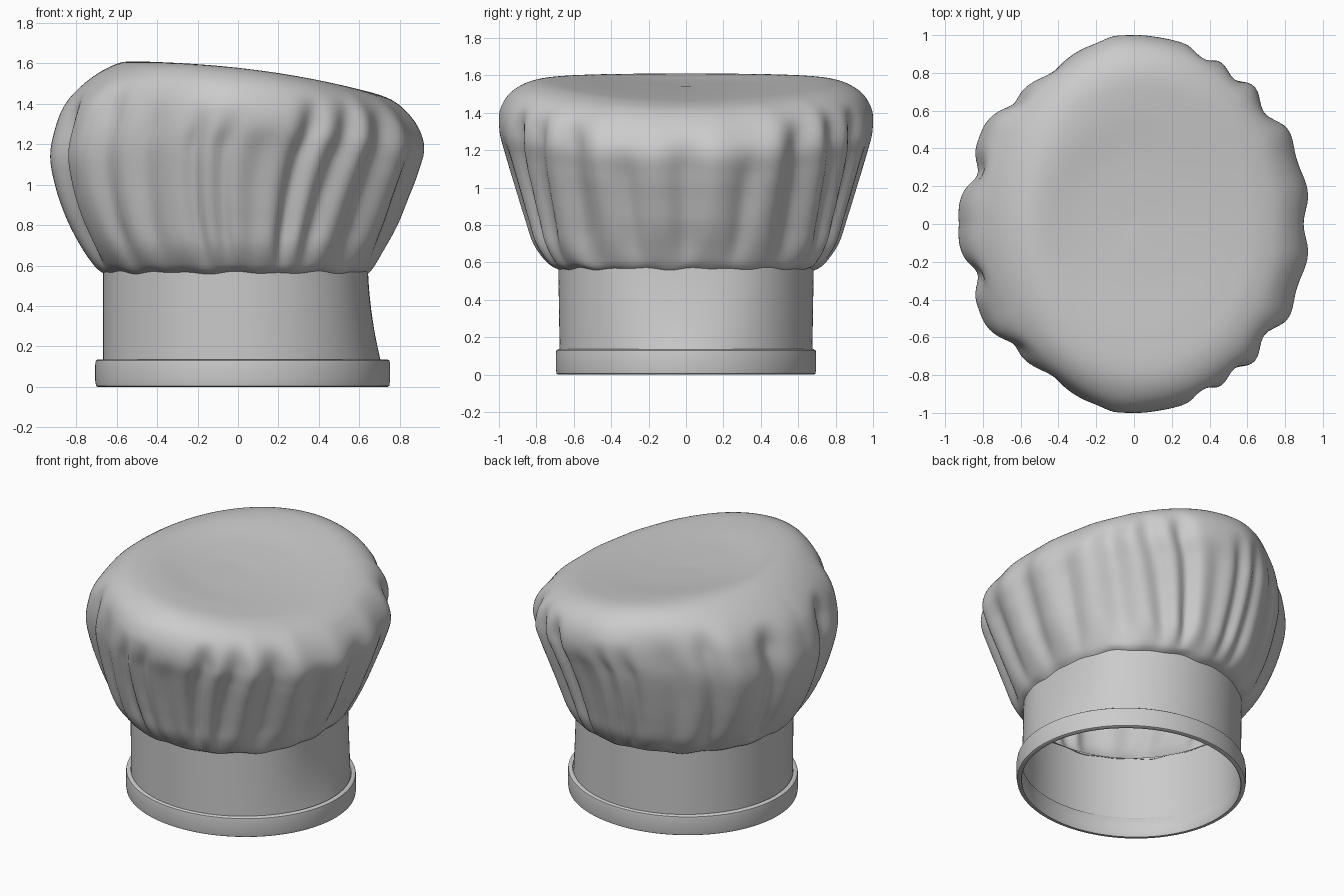
import bpy, bmesh, math

if "Cube" in bpy.data.objects:
    bpy.data.objects.remove(bpy.data.objects["Cube"])

SEG = 240


def ring(xl, xr, ry, zl, zm, zr, a):
    # point on an oval ring: left x, right x, half depth, z at left / middle / right
    c = math.cos(a)
    x = (xl + xr) / 2 + (xr - xl) / 2 * c
    z = zm + (zr - zl) / 2 * c + ((zr + zl) / 2 - zm) * c * c
    return x, ry * math.sin(a), z


def spline(keys, t):
    # Catmull-Rom interpolation of profile rows
    i = min(int(t), len(keys) - 2)
    u = t - i
    p = [keys[max(0, min(len(keys) - 1, i + k))] for k in (-1, 0, 1, 2)]
    return [b + .5 * u * (c - a + u * (2 * a - 5 * b + 4 * c - d + u * (3 * (b - c) + d - a)))
            for a, b, c, d in zip(*p)]


def loft(name, rows, closed=False, cap=False, angle=40):
    # rows: list of point loops with SEG points each
    bm = bmesh.new()
    loops = [[bm.verts.new(p) for p in row] for row in rows]
    pairs = list(zip(loops, loops[1:]))
    if closed:
        pairs.append((loops[-1], loops[0]))
    for lo, hi in pairs:
        for i in range(SEG):
            j = (i + 1) % SEG
            bm.faces.new((lo[i], lo[j], hi[j], hi[i]))
    if cap:
        bm.faces.new(loops[-1])
    bmesh.ops.recalc_face_normals(bm, faces=bm.faces)
    me = bpy.data.meshes.new(name)
    bm.to_mesh(me)
    bm.free()
    ob = bpy.data.objects.new(name, me)
    bpy.context.collection.objects.link(ob)
    bpy.ops.object.select_all(action='DESELECT')
    ob.select_set(True)
    bpy.context.view_layer.objects.active = ob
    bpy.ops.object.shade_smooth_by_angle(angle=math.radians(angle))
    return ob


ANGLES = [2 * math.pi * i / SEG for i in range(SEG)]


def smooth(e0, e1, t):
    u = max(0, min(1, (t - e0) / (e1 - e0)))
    return u * u * (3 - 2 * u)


def degrees(a):
    # angle from the right side, mirrored front to back
    return abs(math.degrees(math.atan2(math.sin(a), math.cos(a))))


def bell(d, centre, width):
    return math.exp(-((d - centre) / width) ** 2)


# Trim ring around the bottom: closed cross-section (inset from outer face, z)
section = [(.012, 0), (.004, .005), (0, .03), (0, .11), (.003, .13), (.012, .136),
           (.03, .136), (.034, .13), (.034, .006), (.03, 0)]
loft("brim_trim", [[ring(-.706 + d, .752 - d, .696 - d, z, z, z, a) for a in ANGLES]
                   for d, z in section], closed=True)

# Head band, pressed in at the right toward the top
rows = []
for k in range(21):
    u = k / 20
    z = .10 + .475 * u
    row = []
    for a in ANGLES:
        x, y, _ = ring(-.668, .713 - .018 * u, .675 + .008 * u, z, z, z, a)
        dent = .052 * (1 - (1 - u) ** 2) * bell(degrees(a), 0, 26)
        row.append((x - dent, y, z))
    rows.append(row)
loft("head_band", rows)

# Puffed crown: profile rows (left x, right x, half depth, z left, z middle, z right)
crown = [(-.655, .687, .675, .56, .56, .56), (-.71, .72, .745, .60, .595, .60),
         (-.78, .76, .825, .70, .70, .70), (-.85, .805, .872, .84, .84, .82),
         (-.90, .845, .92, .99, 1.0, .93), (-.925, .89, .97, 1.14, 1.17, 1.05),
         (-.90, .922, 1.0, 1.28, 1.30, 1.18), (-.85, .88, .99, 1.40, 1.42, 1.30),
         (-.76, .79, .93, 1.50, 1.515, 1.40), (-.64, .68, .81, 1.58, 1.57, 1.45),
         (-.52, .55, .62, 1.61, 1.572, 1.475), (-.3, .32, .35, 1.575, 1.55, 1.505),
         (-.01, .01, .01, 1.54, 1.54, 1.54)]
# Grooves on one half, mirrored to the other: angle, depth, width, fade height
grooves = [(0, .04, 5, 6.6), (20, .025, 4, 6), (38, .05, 5, 7.2), (53, .045, 4.5, 7.3),
           (66, .055, 4, 7.2), (81, .02, 5, 5.8), (93, .035, 3.2, 6.3), (103, .035, 3.2, 6.3),
           (121, .02, 5, 6.8), (137, .035, 4.5, 7.6), (163, .06, 5, 7.2)]
# Broad puffs and flats between them: angle, height, width
puffs = [(10, .012, 5), (29, .018, 5), (47, .012, 4), (96, .012, 8),
         (122, -.04, 15), (147, .012, 5), (175, .006, 5)]


def pleat(deg, t):
    # groove lines drift toward the right side as they rise
    d = deg - 12 * bell(deg, 60, 22) * (1 - t / 6.5)
    out = -.05 * bell(deg, 0, 26) * (1 - smooth(.3, 3.2, t))
    for g, depth, w, top in grooves:
        s = smooth(.4, 2.6, t) * (1 - smooth(top - 1.3, top + .6, t))
        out -= depth * s * bell(d, g, w)
    for g, height, w in puffs:
        out += height * smooth(1, 5, t) * (1 - smooth(6.5, 9, t)) * bell(d, g, w)
    return out


rows = []
for k in range(73):
    t = k / 6
    vals = spline(crown, t)
    gather = bell(t, .3, .8)
    row = []
    for a in ANGLES:
        x, y, z = ring(*vals, a)
        p = pleat(degrees(a), t)
        z += gather * .004 * (math.sin(11 * a) + math.sin(19 * a + 1))
        row.append((x + p * math.cos(a), y + p * math.sin(a), z))
    rows.append(row)
# keep the overall depth at two units
deep = max(p[1] for row in rows for p in row)
rows = [[(x, y / max(1, deep), z) for x, y, z in row] for row in rows]
loft("puffed_crown", rows, cap=True, angle=80)
